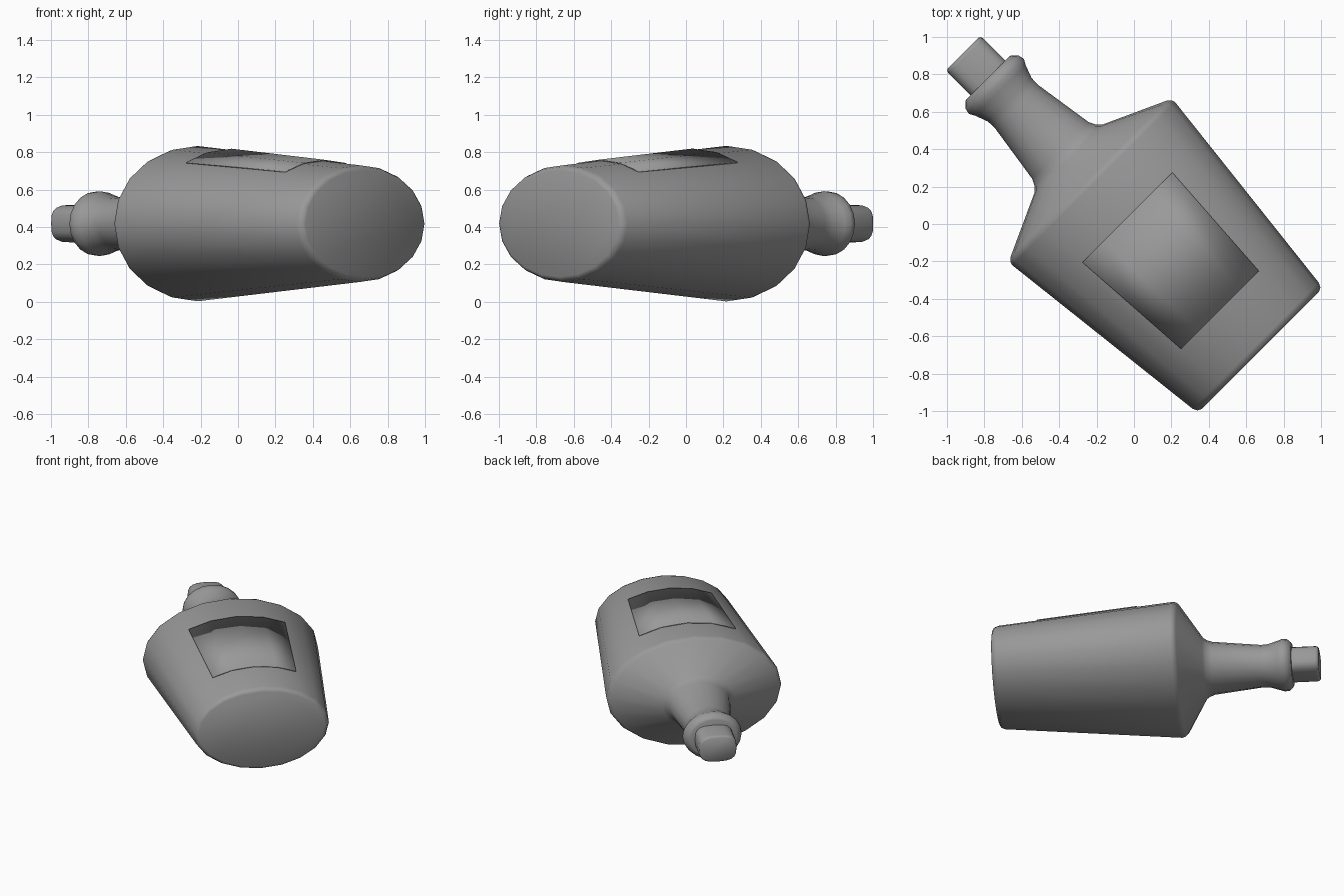
import bpy, bmesh, math
from mathutils import Matrix

cube = bpy.data.objects.get("Cube")
if cube:
    bpy.data.objects.remove(cube, do_unlink=True)

SIDES = 20
# Local frame: x across, y along the bottle towards the stopper, z up
LAY = Matrix.Translation((0, 0, 0.418)) @ Matrix.Rotation(math.radians(45), 4, "Z")

grey = bpy.data.materials.new("Plain grey")
grey.use_nodes = True
colour = (0.32, 0.32, 0.32, 1)
grey.diffuse_color = colour
grey.node_tree.nodes["Principled BSDF"].inputs["Base Color"].default_value = colour


def finish(name, bm, angle):
    bmesh.ops.recalc_face_normals(bm, faces=bm.faces)
    mesh = bpy.data.meshes.new(name)
    bm.transform(LAY)
    bm.to_mesh(mesh)
    bm.free()
    mesh.materials.append(grey)
    ob = bpy.data.objects.new(name, mesh)
    bpy.context.collection.objects.link(ob)
    bpy.ops.object.select_all(action="DESELECT")
    ob.select_set(True)
    bpy.context.view_layer.objects.active = ob
    bpy.ops.object.shade_smooth_by_angle(angle=math.radians(angle))
    return ob


def squash(value, power):
    return math.copysign(abs(value) ** power, value)


def loft(name, profile, power=1.0, angle=50):
    """Capped tube through oval rings given as (along, half width, half height)."""
    bm = bmesh.new()
    rings = []
    for along, wide, high in profile:
        ring = []
        for i in range(SIDES):
            a = math.tau * i / SIDES
            ring.append(bm.verts.new((wide * squash(math.sin(a), power), along,
                                      high * squash(math.cos(a), power))))
        rings.append(ring)
    for low, top in zip(rings, rings[1:]):
        for i in range(SIDES):
            j = (i + 1) % SIDES
            bm.faces.new((low[i], low[j], top[j], top[i]))
    bm.faces.new(rings[0])
    bm.faces.new(rings[-1])
    return finish(name, bm, angle)


# Body, shoulder, neck and rolled collar
BASE, SHOULDER = (-0.92, 0.477, 0.312), (0.305, 0.616, 0.415)
loft("bottle", [
    (-0.955, 0.445, 0.285), (-0.945, 0.465, 0.302), BASE,
    SHOULDER, (0.325, 0.61, 0.41), (0.342, 0.592, 0.397),
    (0.495, 0.257, 0.195), (0.52, 0.232, 0.182), (0.555, 0.214, 0.172),
    (0.89, 0.163, 0.142), (0.94, 0.165, 0.145), (1.01, 0.191, 0.165),
    (1.04, 0.208, 0.173), (1.075, 0.2, 0.171), (1.1, 0.175, 0.15),
    (1.105, 0.165, 0.14)])

# Squarish stopper with softened end
loft("stopper", [(1.06, 0.132, 0.1), (1.27, 0.132, 0.1), (1.285, 0.128, 0.096),
                 (1.292, 0.118, 0.088)], power=0.65)

# Thin label wrapped over the upper side of the body
bm = bmesh.new()
rows = []
for along in (-0.65, 0.05):
    t = (along - BASE[0]) / (SHOULDER[0] - BASE[0])
    wide, high = (BASE[k] + t * (SHOULDER[k] - BASE[k]) + 0.004 for k in (1, 2))
    rows.append([bm.verts.new((wide * math.sin(math.radians(d)), along,
                               high * math.cos(math.radians(d))))
                 for d in (-35, -18, 0, 18, 35)])
for i in range(4):
    bm.faces.new((rows[0][i], rows[0][i + 1], rows[1][i + 1], rows[1][i]))
label = finish("label", bm, 30)
solid = label.modifiers.new("Thickness", "SOLIDIFY")
solid.thickness = 0.006
solid.offset = 0
